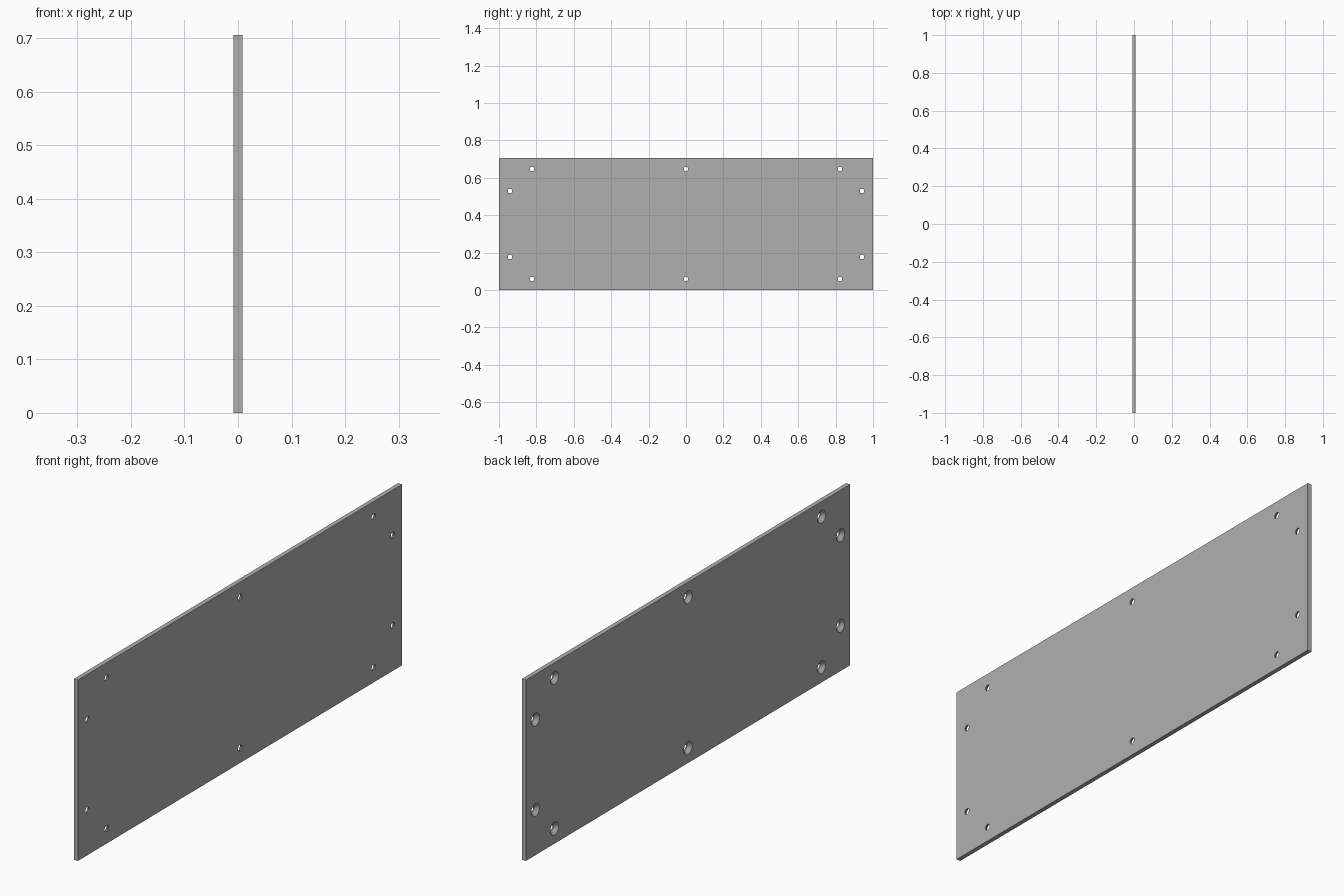
import bpy, bmesh
from math import pi
from mathutils import Matrix

if "Cube" in bpy.data.objects:
    bpy.data.objects.remove(bpy.data.objects["Cube"])

MM = 1 / 170                      # plate is 340 x 120 x 3 of these units
L, H, T = 340 * MM, 120 * MM, 3 * MM
R_HOLE, R_SINK = 2.0 * MM, 4.3 * MM
SEG = 32


def cone(bm, x0, x1, r0, r1, y, z):
    """Capped cone along x, from radius r0 at x0 to r1 at x1."""
    m = Matrix.Translation(((x0 + x1) / 2, y, z)) @ Matrix.Rotation(pi / 2, 4, 'Y')
    bmesh.ops.create_cone(bm, cap_ends=True, segments=SEG, radius1=r0,
                          radius2=r1, depth=x1 - x0, matrix=m)


def make_cutter(name, x0, x1, r0, r1, spots):
    bm = bmesh.new()
    for y, z in spots:
        cone(bm, x0, x1, r0, r1, y, z)
    me = bpy.data.meshes.new(name)
    bm.to_mesh(me)
    bm.free()
    ob = bpy.data.objects.new(name, me)
    bpy.context.collection.objects.link(ob)
    ob.hide_render = True
    return ob


# flat panel
bpy.ops.mesh.primitive_cube_add(size=1, location=(0, 0, H / 2))
panel = bpy.context.object
panel.name = "mounting_panel"
panel.scale = (T, L, H)
bpy.ops.object.transform_apply(location=True, scale=True)

# dark grey finish
grey = bpy.data.materials.new("dark_grey")
grey.diffuse_color = (0.434, 0.434, 0.434, 1)
grey.use_nodes = True
grey.node_tree.nodes["Principled BSDF"].inputs["Base Color"].default_value = grey.diffuse_color
panel.data.materials.append(grey)

# screw positions, symmetric about both centre lines
spots = [(s * y * MM, H / 2 + t * z * MM)
         for y, z in ((140, 50), (160, 30)) for s in (-1, 1) for t in (-1, 1)]
spots += [(0, H / 2 + t * 50 * MM) for t in (-1, 1)]

# through holes, and 45 degree countersinks opening on the -x face
depth, over = R_SINK - R_HOLE, 0.5 * MM
cutters = [
    make_cutter("hole_cutter", -T, T, R_HOLE, R_HOLE, spots),
    make_cutter("countersink_cutter", -T / 2 - over, -T / 2 + depth + over,
                R_SINK + over, R_HOLE - over, spots),
]
for c in cutters:
    c.data.materials.append(grey)
    mod = panel.modifiers.new(c.name, 'BOOLEAN')
    mod.operation = 'DIFFERENCE'
    mod.solver = 'EXACT'
    mod.object = c
    bpy.context.view_layer.objects.active = panel
    bpy.ops.object.modifier_apply(modifier=mod.name)
    bpy.data.objects.remove(c)

# smooth hole walls, crisp edges
bpy.ops.object.select_all(action='DESELECT')
panel.select_set(True)
bpy.ops.object.shade_smooth_by_angle(angle=pi / 6)
